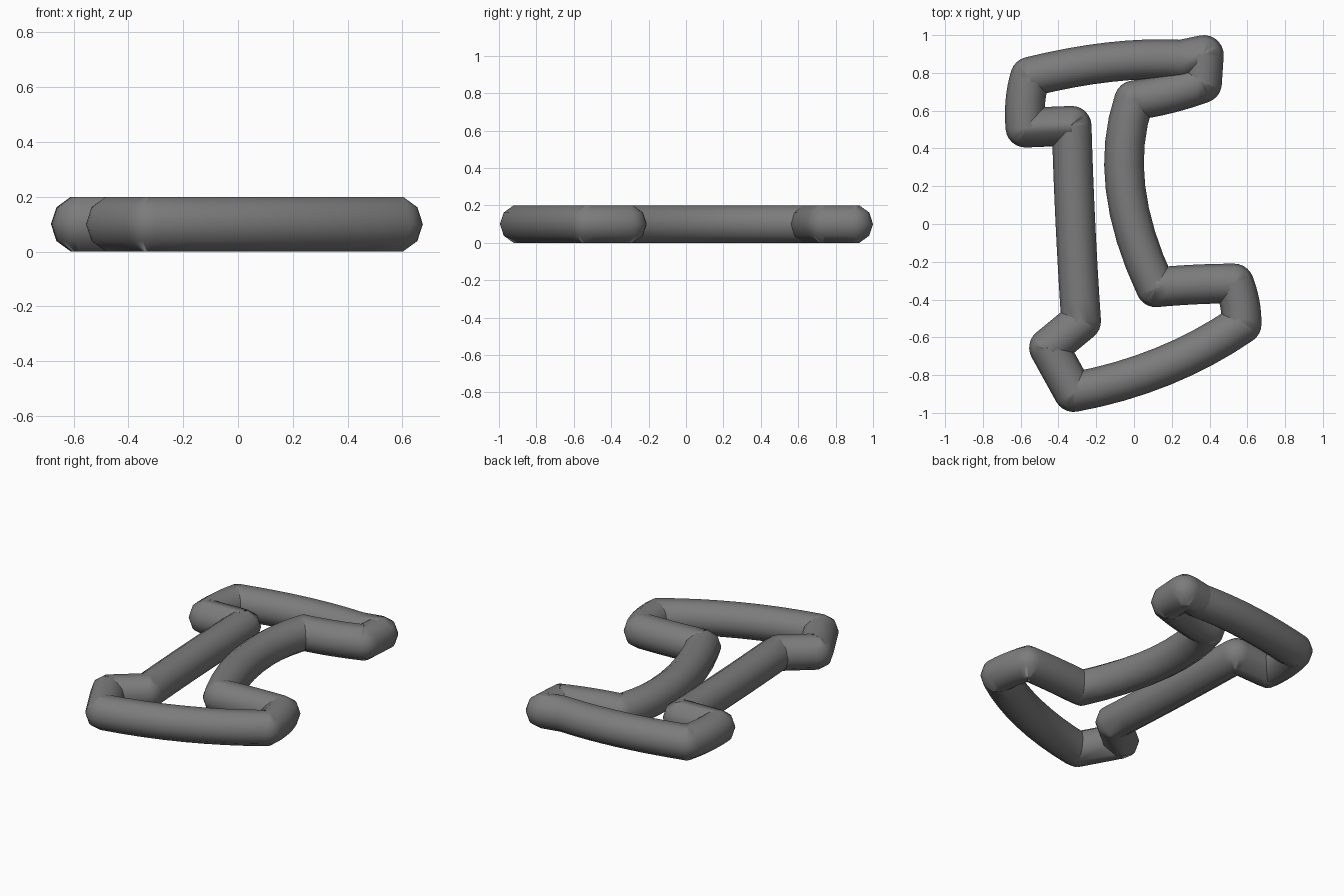
import bpy, bmesh, math
from mathutils import Vector

cube = bpy.data.objects.get("Cube")
if cube:
    bpy.data.objects.remove(cube, do_unlink=True)

RADIUS = 0.105
SIDES = 10
HEIGHT = 0.1
STEPS = 8

# Centre line: each corner, and the bow point halfway to the next corner
path = [
    ((0.25, 0.87), (-0.13, 0.857)),    # back bar
    ((-0.55, 0.78), (-0.575, 0.65)),
    ((-0.575, 0.51), None),
    ((-0.33, 0.52), (-0.31, 0.0)),     # right upright
    ((-0.28, -0.515), None),
    ((-0.45, -0.655), None),
    ((-0.32, -0.89), (0.15, -0.755)),  # front bar
    ((0.57, -0.53), (0.56, -0.42)),
    ((0.53, -0.315), (0.33, -0.32)),
    ((0.115, -0.335), (-0.045, 0.19)),  # left upright
    ((0.0, 0.655), (0.18, 0.69)),
    ((0.36, 0.745), None),
    ((0.37, 0.895), None),
]


def bowed_segment(a, mid, b):
    """Points and directions from a to b along an arc through mid."""
    a, b = Vector(a), Vector(b)
    if mid is None:
        return [(a, b - a), (b, b - a)]
    ctrl = 2 * Vector(mid) - (a + b) / 2
    out = []
    for i in range(STEPS + 1):
        t = i / STEPS
        point = a * (1 - t) ** 2 + ctrl * 2 * t * (1 - t) + b * t * t
        out.append((point, (ctrl - a) * (1 - t) + (b - ctrl) * t))
    return out


def heading(direction):
    return math.atan2(direction.y, direction.x)


# Stations along the tube, with extra ones fanning round every corner
segments = [bowed_segment(a, mid, path[(i + 1) % len(path)][0])
            for i, (a, mid) in enumerate(path)]
stations = []
for i, seg in enumerate(segments):
    stations += [(p, heading(d)) for p, d in seg]
    corner, start = stations[-1]
    end = heading(segments[(i + 1) % len(segments)][0][1])
    turn = (end - start + math.pi) % math.tau - math.pi
    fans = max(2, round(abs(turn) / 0.25))
    stations += [(corner, start + turn * k / fans) for k in range(1, fans)]

# Skin the ten-sided tube
bm = bmesh.new()
rings = []
for point, angle in stations:
    side = Vector((math.sin(angle), -math.cos(angle), 0))
    ring = []
    for k in range(SIDES):
        a = math.tau * k / SIDES
        ring.append(bm.verts.new(Vector((point.x, point.y, HEIGHT))
                                 + side * RADIUS * math.cos(a)
                                 + Vector((0, 0, RADIUS * math.sin(a)))))
    rings.append(ring)
for i, ring in enumerate(rings):
    following = rings[(i + 1) % len(rings)]
    for k in range(SIDES):
        n = (k + 1) % SIDES
        bm.faces.new((ring[k], ring[n], following[n], following[k])).smooth = True
# Each side of the tube already faces outward
mesh = bpy.data.meshes.new("bent_tube")
for f in bm.faces:
    f.normal_update()
    if f.normal.length and f.normal.dot(f.calc_center_median() - Vector(
            (f.calc_center_median().x, f.calc_center_median().y, HEIGHT))) < 0:
        f.normal_flip()
bm.to_mesh(mesh)
bm.free()
tube = bpy.data.objects.new("bent_tube", mesh)
bpy.context.collection.objects.link(tube)

# Grey finish
grey = bpy.data.materials.new("mid_grey")
grey.use_nodes = True
colour = (0.2, 0.2, 0.2, 1)
grey.diffuse_color = colour
grey.node_tree.nodes["Principled BSDF"].inputs["Base Color"].default_value = colour
mesh.materials.append(grey)
